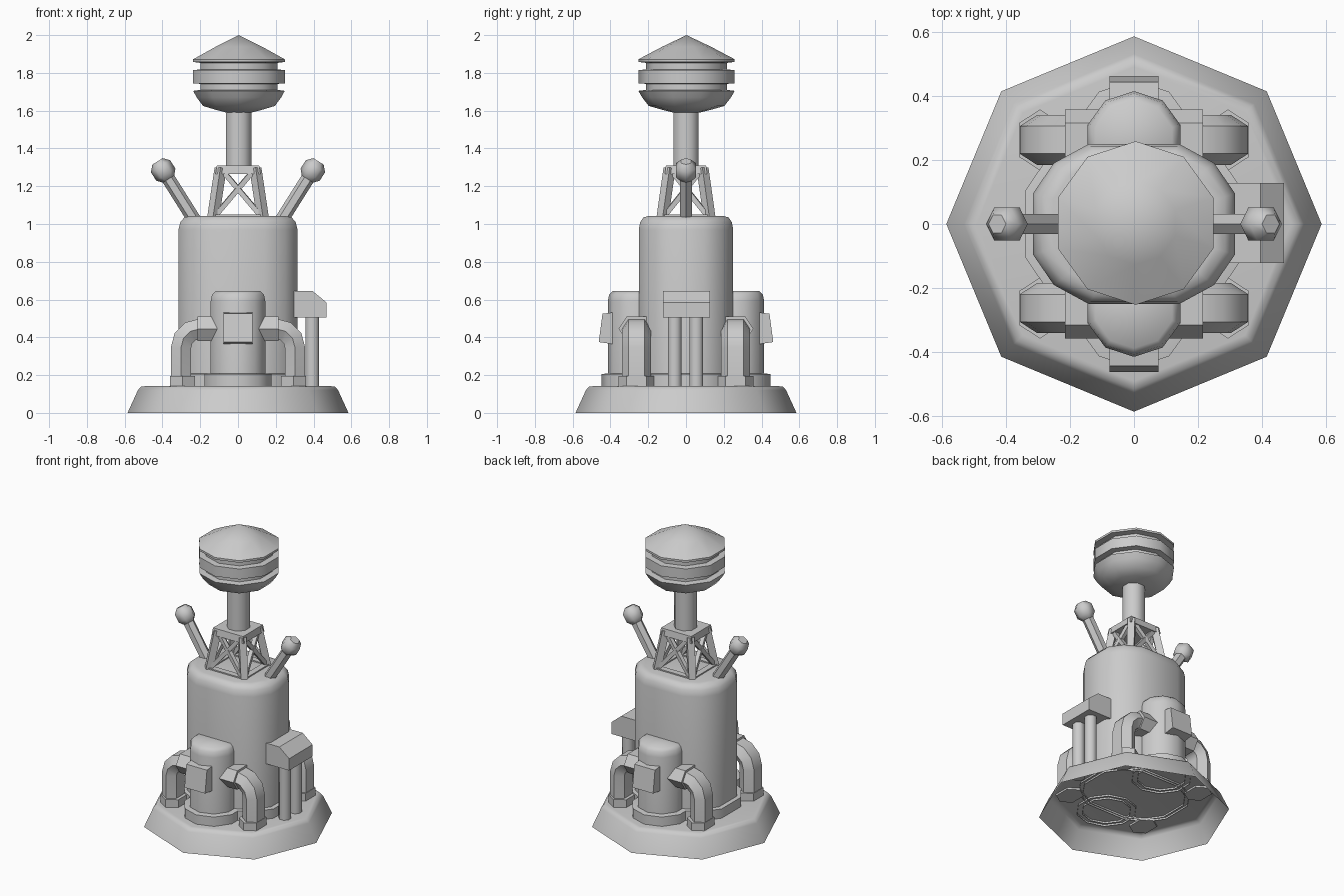
import bpy, bmesh
from math import cos, sin, pi, radians, atan2
from mathutils import Vector, Matrix

if "Cube" in bpy.data.objects:
    bpy.data.objects.remove(bpy.data.objects["Cube"])


def finish(name, bm, angle=50):
    bmesh.ops.remove_doubles(bm, verts=bm.verts, dist=0.0005)
    bmesh.ops.recalc_face_normals(bm, faces=bm.faces)
    me = bpy.data.meshes.new(name)
    bm.to_mesh(me)
    bm.free()
    ob = bpy.data.objects.new(name, me)
    bpy.context.collection.objects.link(ob)
    bpy.ops.object.select_all(action='DESELECT')
    ob.select_set(True)
    bpy.context.view_layer.objects.active = ob
    bpy.ops.object.shade_smooth_by_angle(angle=radians(angle))
    return ob


def loft(name, rings, start=True, end=True, angle=50):
    """Skin a list of equal-length point rings."""
    bm = bmesh.new()
    vs = [[bm.verts.new(p) for p in r] for r in rings]
    n = len(vs[0])
    for a, b in zip(vs, vs[1:]):
        for i in range(n):
            j = (i + 1) % n
            bm.faces.new((a[i], a[j], b[j], b[i]))
    if start:
        bm.faces.new(vs[0])
    if end:
        bm.faces.new(vs[-1])
    return finish(name, bm, angle)


def lathe(name, profile, n, at=(0, 0), phase=0.0, **kw):
    """Rings of (radius, z) around a vertical axis."""
    rings = [[(at[0] + r * cos(phase + 2 * pi * i / n), at[1] + r * sin(phase + 2 * pi * i / n), z)
              for i in range(n)] for r, z in profile]
    return loft(name, rings, **kw)


def beam(bm, a, b, w):
    """Square bar between two points."""
    a, b = Vector(a), Vector(b)
    d = b - a
    m = Matrix.Translation((a + b) / 2) @ d.to_track_quat('Z', 'Y').to_matrix().to_4x4()
    bmesh.ops.create_cube(bm, size=1, matrix=m @ Matrix.Diagonal((w, w, d.length, 1)))


# octagonal base, open underneath
lathe("base", [(0.585, 0), (0.53, 0.12), (0.515, 0.138), (0.49, 0.142)], 8, start=False)

# main body, wider in x than in y
quarter = [(0.315, 0.095), (0.25, 0.19), (0.14, 0.25)]
outline = (quarter + [(-x, y) for x, y in quarter[::-1]]
           + [(-x, -y) for x, y in quarter] + [(x, -y) for x, y in quarter[::-1]])


def body_rings(profile):
    return [[(x * s, y * s, z) for x, y in outline] for s, z in profile]


loft("body", body_rings([(1, 0.13), (1, 0.97), (0.97, 1.01), (0.9, 1.035), (0.8, 1.042)]), start=False)
loft("body_skirt", body_rings([(1.08, 0.13), (1.08, 0.205), (0.98, 0.21)]), start=False)

# front and back tanks, each with a foot ring and a tilted hatch
for sy, side in ((-1, "front"), (1, "back")):
    c = (0, sy * 0.262)
    lathe(side + "_tank", [(0.152, 0.13), (0.152, 0.59), (0.145, 0.625), (0.125, 0.645)], 10, c, pi / 2, start=False)
    lathe(side + "_tank_foot", [(0.186, 0.13), (0.186, 0.205), (0.15, 0.21)], 10, c, pi / 2, start=False)
    prof = [(0.36, 0.535), (0.442, 0.525), (0.462, 0.375), (0.36, 0.36)]
    loft(side + "_hatch", [[(x, sy * y, z) for y, z in prof] for x in (-0.077, 0.077)], angle=25)

# elbow pipes: stretched hexagon section swept from floor to tank
HEX = [(0, 1), (1, 0.55), (1, -0.55), (0, -1), (-1, -0.55), (-1, 0.55)]


def section(x, z, tilt, flat, wide, sx, sy):
    """tilt 0 = flow upward, 90 = flow toward the tank."""
    t = radians(tilt)
    return [(sx * (x + u * flat * cos(t)), sy * (0.262 + v * wide), z - u * flat * sin(t)) for u, v in HEX]


for sx, lr in ((-1, "left"), (1, "right")):
    for sy, fb in ((-1, "front"), (1, "back")):
        tag = f"{fb}_{lr}_"
        arc = [(0.302 - 0.1 * (1 - cos(radians(a))), 0.345 + 0.1 * sin(radians(a)), -a)
               for a in (0, 30, 60, 90)]
        path = [(0.302, 0.13, 0)] + arc + [(0.12, 0.445, -90)]
        loft(tag + "pipe", [section(x, z, t, 0.054, 0.078, sx, sy) for x, z, t in path])
        loft(tag + "pipe_foot", [section(0.293, z, 0, 0.066, 0.095, sx, sy) for z in (0.13, 0.195)])
        loft(tag + "pipe_collar", [section(x, 0.445, -90, 0.064, 0.095, sx, sy) for x in (0.215, 0.11)])

# side box on the right with two conduits below
box = [(0.25, 0.645), (0.395, 0.645), (0.468, 0.585), (0.468, 0.505), (0.25, 0.505)]
loft("side_box", [[(x, y, z) for x, z in box] for y in (-0.122, 0.128)], angle=25)
for y in (-0.06, 0.055):
    lathe("conduit", [(0.039, 0.13), (0.039, 0.52)], 8, (0.393, y), pi / 8)

# slanted antennas with hexagonal knobs
for sx, lr in ((-1, "left"), (1, "right")):
    axis = Vector((sx * 0.165, 0, 0.262)).normalized()
    side = Vector((axis.z, 0, -axis.x))
    tip = Vector((sx * 0.397, 0, 1.285))

    def ring(t, r):
        return [tip + axis * t + side * (r * cos(pi * i / 3)) + Vector((0, r * sin(pi * i / 3), 0))
                for i in range(6)]
    loft(lr + "_antenna_rod", [ring(-0.34, 0.036), ring(0, 0.036)])
    loft(lr + "_antenna_knob", [ring(-0.055, 0.036), ring(-0.028, 0.06), ring(0.025, 0.06), ring(0.055, 0.032)])

# lattice tower: corner legs, rails and crossed braces
bm = bmesh.new()
low = [(0.132, 0.125), (-0.132, 0.125), (-0.132, -0.125), (0.132, -0.125)]
for i in range(4):
    (ax, ay), (bx, by) = low[i], low[(i + 1) % 4]
    k = 0.7
    a0, b0 = Vector((ax, ay, 1.03)), Vector((bx, by, 1.03))
    a1, b1 = Vector((ax * k, ay * k, 1.295)), Vector((bx * k, by * k, 1.295))
    beam(bm, a0, a1, 0.045)
    beam(bm, a0, b0, 0.04)
    beam(bm, a0, b1, 0.026)
    beam(bm, b0, a1, 0.026)
finish("lattice_tower", bm, 25)
loft("tower_cap", [[(x * s, y * s, z) for x, y in low]
                   for s, z in ((0.9, 1.265), (0.85, 1.31))], angle=25)

# mast
lathe("mast", [(0.073, 1.3), (0.073, 1.62)], 8, (0.003, 0), pi / 8)

# ribbed head with conical roof
lathe("head", [(0.07, 1.59), (0.13, 1.605), (0.2, 1.625), (0.235, 1.67), (0.255, 1.705), (0.215, 1.71),
               (0.215, 1.742), (0.255, 1.745), (0.255, 1.815), (0.215, 1.818), (0.215, 1.853),
               (0.255, 1.858), (0.255, 1.872), (0.13, 1.938), (0, 2.0)],
      10, (0.005, 0.003), pi / 2, end=False)
